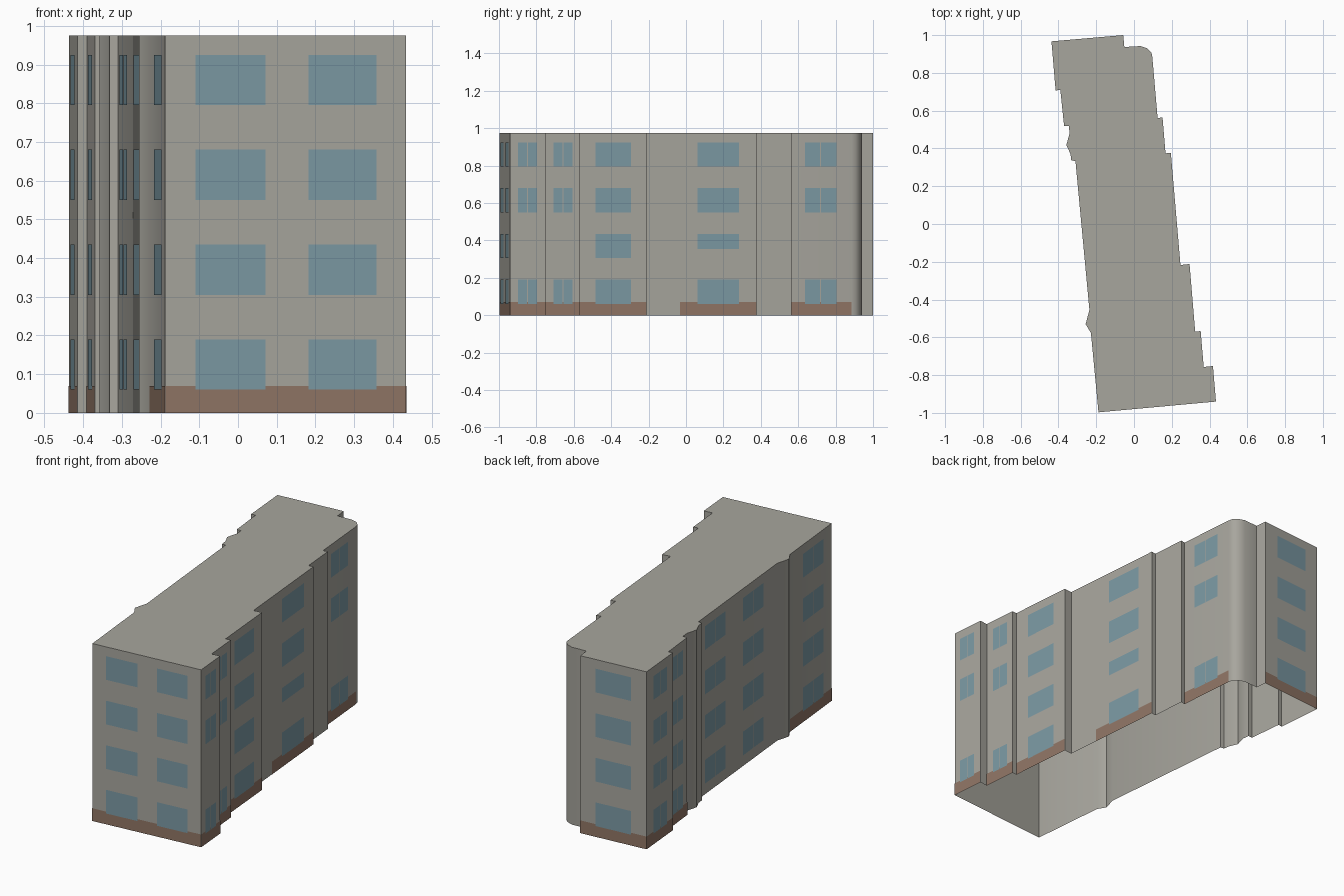
import bpy
import bmesh
from mathutils import Vector

cube = bpy.data.objects.get("Cube")
if cube:
    bpy.data.objects.remove(cube, do_unlink=True)

HEIGHT = 0.975
PLINTH_HEIGHT = 0.07
WINDOW_HEIGHT = 0.13
GROUND, FIRST, SECOND, THIRD = 0.06, 0.305, 0.55, 0.795
ALL_FLOORS = (GROUND, FIRST, SECOND, THIRD)
NO_FIRST = (GROUND, SECOND, THIRD)


def make_material(name, colour):
    mat = bpy.data.materials.new(name)
    mat.use_nodes = True
    mat.diffuse_color = (*colour, 1)
    mat.node_tree.nodes["Principled BSDF"].inputs["Base Color"].default_value = (*colour, 1)
    return mat


wall_grey = make_material("wall grey", (0.39, 0.38, 0.34))
glass_blue = make_material("glass blue", (0.20, 0.32, 0.37))
plinth_brown = make_material("plinth brown", (0.28, 0.18, 0.13))


def wall(start, end, plinth_from=None, windows=(), floors=ALL_FLOORS, panes=1):
    """One straight wall; windows are (from, to) fractions along it."""
    return dict(start=Vector(start), end=Vector(end), plinth_from=plinth_from,
                windows=windows, floors=floors, panes=panes)


# Walls and loose corner points, anticlockwise seen from above
front = wall((-0.188, -0.997), (0.434, -0.94), 0, [(0.126, 0.417), (0.595, 0.878)])
east_a = wall((0.434, -0.94), (0.418, -0.752), 0, [(0.22, 0.76)], NO_FIRST, 2)
east_b = wall((0.369, -0.757), (0.353, -0.567), 0, [(0.25, 0.79)], NO_FIRST, 2)
east_c = wall((0.324, -0.57), (0.294, -0.212), 0, [(0.24, 0.77)])
east_d = wall((0.246, -0.217), (0.195, 0.377), 0.31, [(0.47, 0.84)], NO_FIRST)
east_e = wall((0.167, 0.374), (0.151, 0.565))
east_f = wall((0.125, 0.56), (0.097, 0.885), 0, [(0.23, 0.75)], NO_FIRST, 2)
back = wall((-0.057, 1.0), (-0.437, 0.967), 0, [(0.23, 0.77)])
west_a = wall((-0.437, 0.967), (-0.415, 0.707), 0, [(0.26, 0.77)], panes=2)
west_b = wall((-0.39, 0.71), (-0.37, 0.518), 0, [(0.2, 0.77)], panes=2)
west_c = wall((-0.31, 0.334), (-0.236, -0.455), None, [(0.08, 0.34), (0.56, 0.82)], panes=2)
west_d = wall((-0.228, -0.577), (-0.188, -0.997), 0, [(0.31, 0.8)], panes=2)

rounded_corner = [(0.092, 0.908), (0.07, 0.93), (0.034, 0.942), (-0.051, 0.937)]
west_bulge = [(-0.345, 0.52), (-0.341, 0.48), (-0.358, 0.418), (-0.336, 0.37), (-0.332, 0.336)]
west_fin = [(-0.256, -0.53)]

walls = [front, east_a, east_b, east_c, east_d, east_e, east_f,
         back, west_a, west_b, west_c, west_d]
route = [front, east_a, east_b, east_c, east_d, east_e, east_f, rounded_corner,
         back, west_a, west_b, west_bulge, west_c, west_fin, west_d]

outline = []
for part in route:
    points = [part["start"], part["end"]] if isinstance(part, dict) else map(Vector, part)
    for p in points:
        if all((p - q).length > 0.001 for q in outline):
            outline.append(p)


def finish(bm, name, mat):
    mesh = bpy.data.meshes.new(name)
    bm.to_mesh(mesh)
    bm.free()
    mesh.materials.append(mat)
    obj = bpy.data.objects.new(name, mesh)
    bpy.context.collection.objects.link(obj)
    return obj


def upright_face(bm, a, b, low, high):
    corners = [(*a, low), (*b, low), (*b, high), (*a, high)]
    bm.faces.new([bm.verts.new(c) for c in corners])


def plate(bm, w, t_from, t_to, low, high, offset):
    """Thin painted panel lying just outside a wall."""
    along = w["end"] - w["start"]
    outward = Vector((along.y, -along.x)).normalized() * offset
    a = w["start"] + along * t_from + outward
    b = w["start"] + along * t_to + outward
    upright_face(bm, a, b, low, high)


# Building shell: walls and flat roof, open underneath
bm = bmesh.new()
for a, b in zip(outline, outline[1:] + outline[:1]):
    upright_face(bm, a, b, 0, HEIGHT)
bm.faces.new([bm.verts.new((*p, HEIGHT)) for p in outline])
bmesh.ops.remove_doubles(bm, verts=bm.verts, dist=0.0001)
shell = finish(bm, "building_shell", wall_grey)
bpy.ops.object.select_all(action="DESELECT")
shell.select_set(True)
bpy.context.view_layer.objects.active = shell
bpy.ops.object.shade_smooth_by_angle(angle=0.6)

# Brown plinth band along the foot of the walls
bm = bmesh.new()
for w in walls:
    if w["plinth_from"] is not None:
        plate(bm, w, w["plinth_from"], 1, 0, PLINTH_HEIGHT, 0.001)
finish(bm, "plinth", plinth_brown)

# Windows, single or split into two panes by a narrow gap
bm = bmesh.new()
for w in walls:
    gap = 0.004 / (w["end"] - w["start"]).length
    for t_from, t_to in w["windows"]:
        middle = (t_from + t_to) / 2
        spans = [(t_from, t_to)]
        if w["panes"] == 2:
            spans = [(t_from, middle - gap / 2), (middle + gap / 2, t_to)]
        for sill in w["floors"]:
            for s, e in spans:
                plate(bm, w, s, e, sill, sill + WINDOW_HEIGHT, 0.002)
# Short stair window on the long east wall
plate(bm, east_d, *east_d["windows"][0], 0.355, FIRST + WINDOW_HEIGHT, 0.002)
finish(bm, "windows", glass_blue)
